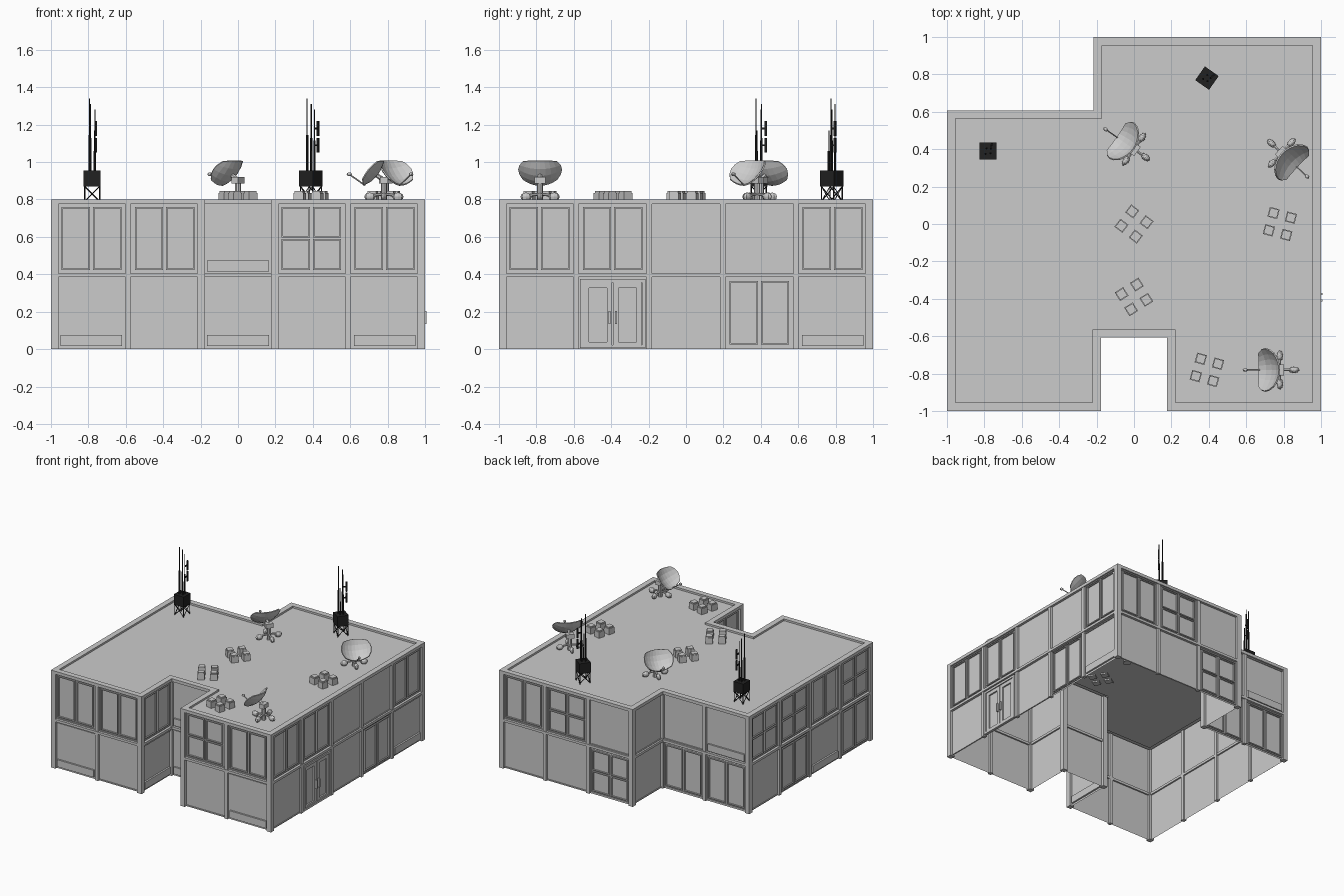
import bpy, bmesh, math
from mathutils import Matrix, Vector

if "Cube" in bpy.data.objects:
    bpy.data.objects.remove(bpy.data.objects["Cube"])

T, R = Matrix.Translation, Matrix.Rotation
I4 = Matrix.Identity(4)

black = bpy.data.materials.new("black_metal")
black.diffuse_color = (0.015, 0.015, 0.015, 1)
black.use_nodes = True
black.node_tree.nodes["Principled BSDF"].inputs["Base Color"].default_value = black.diffuse_color


def finish(bm, name, mat=None, recalc=True):
    if recalc:
        bmesh.ops.recalc_face_normals(bm, faces=bm.faces[:])
    me = bpy.data.meshes.new(name)
    bm.to_mesh(me)
    bm.free()
    ob = bpy.data.objects.new(name, me)
    bpy.context.collection.objects.link(ob)
    if mat:
        me.materials.append(mat)
    return ob


def box(bm, x0, x1, y0, y1, z0, z1, M=I4):
    c = T(((x0 + x1) / 2, (y0 + y1) / 2, (z0 + z1) / 2))
    S = Matrix.Diagonal((x1 - x0, y1 - y0, z1 - z0, 1))
    bmesh.ops.create_cube(bm, size=1, matrix=M @ c @ S)


def rod(bm, p, q, r, M=I4, n=6):
    p, q = Vector(p), Vector(q)
    rot = (q - p).to_track_quat('Z', 'Y').to_matrix().to_4x4()
    bmesh.ops.create_cone(bm, cap_ends=True, segments=n, radius1=r, radius2=r,
                          depth=(q - p).length, matrix=M @ T((p + q) / 2) @ rot)


def blob(bm, c, s, M=I4):
    bmesh.ops.create_uvsphere(bm, u_segments=8, v_segments=6, radius=1,
                              matrix=M @ T(c) @ Matrix.Diagonal((*s, 1)))


# Footprint along the wall line, counter-clockwise
a, b, c = 0.98, 0.588, 0.196
PTS = [Vector(p) for p in [(-a, -a), (-c, -a), (-c, -b), (c, -b), (c, -a),
                           (a, -a), (a, a), (-c, a), (-c, b), (-a, b)]]
N = len(PTS)


def normal(i):
    d = (PTS[(i + 1) % N] - PTS[i % N]).normalized()
    return Vector((d.y, -d.x))


def ring(name, section, closed=False, cap=False):
    """Sweep an (offset, z) section around the footprint."""
    bm = bmesh.new()
    loops = []
    for off, z in section:
        pts = [PTS[i] + off * (normal(i - 1) + normal(i)) for i in range(N)]
        loops.append([bm.verts.new((p.x, p.y, z)) for p in pts])
    pairs = list(zip(loops, loops[1:])) + ([(loops[-1], loops[0])] if closed else [])
    for l, m in pairs:
        for i in range(N):
            j = (i + 1) % N
            bm.faces.new((l[i], l[j], m[j], m[i]))
    if cap:
        bm.faces.new(loops[-1])
    return finish(bm, name, recalc=closed)


ring("walls", [(0, 0), (0, 0.785)])
ring("floor_band", [(-0.012, 0.385), (0.02, 0.385), (0.02, 0.405), (-0.012, 0.405)], closed=True)
ring("roof", [(0, 0.775), (0.02, 0.775), (0.02, 0.80), (-0.025, 0.80), (-0.025, 0.785)], cap=True)

columns, frames, sills, doors = (bmesh.new() for _ in range(4))


def pane(bm, M, u0, u1, z0, z1, t=0.008, d=0.01):
    box(bm, u0, u0 + t, -d, 0, z0, z1, M)
    box(bm, u1 - t, u1, -d, 0, z0, z1, M)
    box(bm, u0 + t, u1 - t, -d, 0, z0, z0 + t, M)
    box(bm, u0 + t, u1 - t, -d, 0, z1 - t, z1, M)


def grid_panes(M, z, cols, rows):
    pane(frames, M, -0.178, 0.178, z + 0.008, z + 0.372, 0.006, 0.007)
    w, h = 0.336 / cols, 0.345 / rows
    for i in range(cols):
        for j in range(rows):
            u, v = -0.168 + i * w, z + 0.018 + j * h
            pane(frames, M, u + 0.008, u + w - 0.008, v + 0.003, v + h - 0.005)


def bay(kind, M, z):
    if kind == "A":
        grid_panes(M, z, 2, 1)
    elif kind == "G":
        grid_panes(M, z, 2, 2)
    elif kind == "B":      # large plain pane over a low sill box
        box(sills, -0.165, 0.165, -0.014, 0, z + 0.012, z + 0.07, M)
        box(frames, -0.178, 0.178, -0.008, 0, z + 0.362, z + 0.37, M)
    elif kind == "P":
        box(sills, -0.178, 0.178, -0.006, 0, z, z + 0.008, M)
    elif kind == "D":      # double door
        pane(doors, M, -0.175, 0.175, z, z + 0.37, 0.018, 0.018)
        for s in (-1, 1):
            u0, u1 = sorted((s * 0.003, s * 0.155))
            pane(doors, M, u0, u1, z + 0.005, z + 0.35, 0.028, 0.012)
            h0, h1 = sorted((s * 0.012, s * 0.022))
            box(doors, h0, h1, -0.028, -0.01, z + 0.13, z + 0.2, M)


# Upper and lower bay kinds for every wall, in footprint order
BAYS = [("AA", "BP"), ("A", "B"), ("B", "B"), ("A", "P"), ("GA", "PB"),
        ("AAPPA", "PDPAB"), ("AGP", "PPG"), ("P", "P"), ("PB", "AA"), ("GGAG", "PABA")]
for i, (upper, lower) in enumerate(BAYS):
    p, q, n = PTS[i], PTS[(i + 1) % N], normal(i)
    d = (q - p).normalized()
    ang = R(math.atan2(d.y, d.x), 4, 'Z')
    k = len(upper)
    box(columns, -0.02, 0.02, -0.02, 0.02, 0, 0.78, T((p.x, p.y, 0)))
    for j in range(k):
        m = p.lerp(q, (j + 0.5) / k)
        M = T((m.x, m.y, 0)) @ ang
        bay(upper[j], M, 0.403)
        bay(lower[j], M, 0.005)
        if j:
            e = p.lerp(q, j / k)
            box(columns, -0.014, 0.014, -0.016, 0.014, 0, 0.78, T((e.x, e.y, 0)) @ ang)
finish(columns, "wall_columns")
finish(frames, "window_frames")
finish(sills, "sill_panels")
finish(doors, "double_door")

# Roof vents: groups of four cubes
bm = bmesh.new()
for x, y, deg in [(0, 0, -37), (0, -0.39, -58), (0.39, -0.78, -16), (0.78, 0, -15)]:
    G = T((x, y, 0)) @ R(math.radians(deg), 4, 'Z')
    for sx in (-1, 1):
        for sy in (-1, 1):
            M = G @ T((sx * 0.048, sy * 0.048, 0))
            box(bm, -0.027, 0.027, -0.027, 0.027, 0.775, 0.835, M)
            box(bm, -0.023, 0.023, -0.023, 0.023, 0.835, 0.845, M)
finish(bm, "roof_vents")


def dish(x, y, deg):
    M = T((x, y, 0)) @ R(math.radians(deg), 4, 'Z')
    bm = bmesh.new()
    # four padded feet, post and pivot block
    for k in range(4):
        F = M @ R(k * math.pi / 2, 4, 'Z')
        rod(bm, (0, 0, 0.83), (0.075, 0, 0.82), 0.008, F)
        blob(bm, (0.075, 0, 0.815), (0.03, 0.017, 0.022), F)
    rod(bm, (0, 0, 0.785), (0, 0, 0.9), 0.016, M, 8)
    box(bm, -0.022, 0.022, -0.03, 0.03, 0.885, 0.92, M)
    rod(bm, (0, 0, 0.905), (0.04, 0, 0.93), 0.012, M)
    # feed arm
    rod(bm, (0.1, 0, 0.875), (0.185, 0, 0.935), 0.004, M)
    blob(bm, (0.185, 0, 0.935), (0.014, 0.01, 0.01), M)
    finish(bm, "dish_mount")
    # curved reflector facing forwards and up
    bm = bmesh.new()
    D = M @ T((0.04, 0, 0.928)) @ R(math.radians(-40), 4, 'Y')
    rows = []
    for j in range(5):
        v = j / 2 - 1
        row = []
        for i in range(9):
            u = i / 4 - 1
            w = 0.115 * u * (1 - 0.22 * v * v)
            h = 0.085 * v * (1 - 0.25 * u * u)
            row.append(bm.verts.new(D @ Vector((4.0 * w * w + 3.0 * h * h, w, h))))
        rows.append(row)
    for r, s in zip(rows, rows[1:]):
        for i in range(8):
            bm.faces.new((r[i], r[i + 1], s[i + 1], s[i]))
    ob = finish(bm, "dish_reflector")
    mod = ob.modifiers.new("thickness", 'SOLIDIFY')
    mod.thickness = 0.008
    mod.offset = 0


dish(0, 0.40, 145)
dish(0.79, 0.38, -43)
dish(0.78, -0.78, 180)


def mast(x, y, deg):
    M = T((x, y, 0)) @ R(math.radians(deg), 4, 'Z')
    bm = bmesh.new()
    # braced stand and equipment box
    for k in range(4):
        F = M @ R(k * math.pi / 2, 4, 'Z')
        h = 0.04
        rod(bm, (h, h, 0.785), (h, h, 0.88), 0.004, F, 4)
        rod(bm, (h, -h, 0.79), (h, h, 0.87), 0.003, F, 4)
        rod(bm, (h, h, 0.79), (h, -h, 0.87), 0.003, F, 4)
    box(bm, -0.045, 0.045, -0.045, 0.045, 0.87, 0.955, M)
    # whip aerials
    for px, py, top in [(-0.014, -0.015, 1.34), (0.015, 0.012, 1.28),
                        (-0.008, 0.014, 1.31), (0.012, -0.012, 1.17)]:
        rod(bm, (px, py, 0.95), (px, py, (0.95 + top) / 2), 0.006, M)
        rod(bm, (px, py, (0.95 + top) / 2), (px, py, top), 0.003, M)
    # panel antennas with brackets
    for z in (1.05, 1.14):
        box(bm, 0.016, 0.026, 0.03, 0.042, z, z + 0.08, M)
        box(bm, 0.013, 0.022, 0.01, 0.034, z + 0.035, z + 0.045, M)
    finish(bm, "antenna_mast", black)


mast(-0.78, 0.39, 0)
mast(0.39, 0.78, -35)
